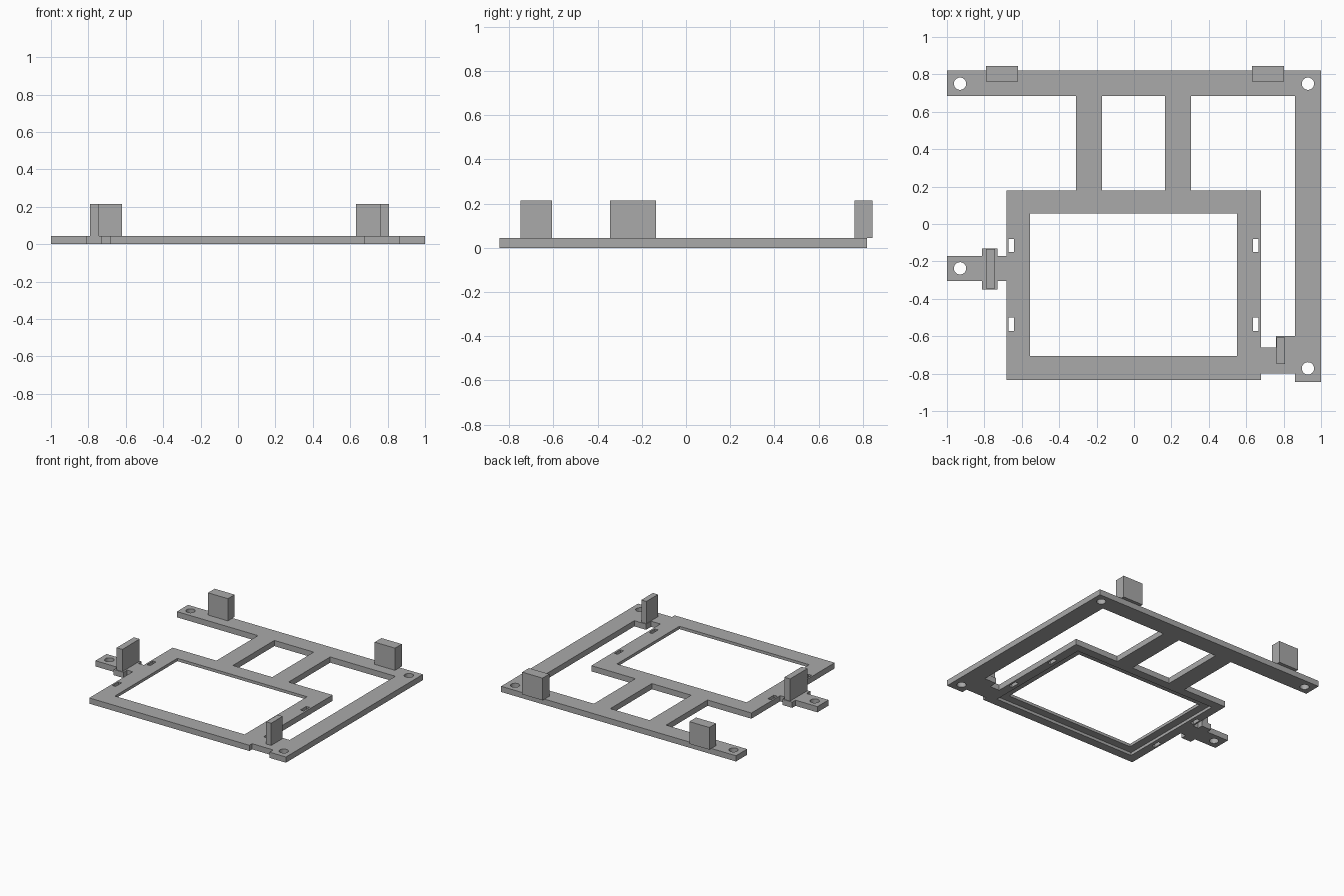
import bpy, bmesh, math
from mathutils import Matrix

cube = bpy.data.objects.get("Cube")
if cube:
    bpy.data.objects.remove(cube, do_unlink=True)

THICK = 0.044
TAB_TOP = 0.215

grey = bpy.data.materials.new("mid_grey")
grey.use_nodes = True
grey.diffuse_color = (0.4, 0.4, 0.4, 1)
grey.node_tree.nodes["Principled BSDF"].inputs["Base Color"].default_value = (0.4, 0.4, 0.4, 1)


def rect(x0, x1, y0, y1):
    return [(x0, y0), (x1, y0), (x1, y1), (x0, y1)]


def circle(cx, cy, r=0.033, n=24):
    return [(cx + r * math.cos(2 * math.pi * i / n),
             cy + r * math.sin(2 * math.pi * i / n)) for i in range(n)]


def box(name, x0, x1, y0, y1, z0, z1):
    bm = bmesh.new()
    bmesh.ops.create_cube(bm, size=1, matrix=Matrix.Translation(
        ((x0 + x1) / 2, (y0 + y1) / 2, (z0 + z1) / 2))
        @ Matrix.Diagonal((x1 - x0, y1 - y0, z1 - z0, 1)))
    mesh = bpy.data.meshes.new(name)
    bm.to_mesh(mesh)
    bm.free()
    mesh.materials.append(grey)
    obj = bpy.data.objects.new(name, mesh)
    bpy.context.collection.objects.link(obj)
    return obj


def plate(name, loops, thick):
    """Extrude a flat outline whose inner loops become holes."""
    curve = bpy.data.curves.new(name + "_outline", "CURVE")
    curve.dimensions = "2D"
    curve.fill_mode = "BOTH"
    curve.extrude = thick / 2
    for loop in loops:
        spline = curve.splines.new("POLY")
        spline.points.add(len(loop) - 1)
        for p, (x, y) in zip(spline.points, loop):
            p.co = (x, y, 0, 1)
        spline.use_cyclic_u = True
    temp = bpy.data.objects.new(name + "_outline", curve)
    bpy.context.collection.objects.link(temp)
    bpy.context.view_layer.update()
    evaluated = temp.evaluated_get(bpy.context.evaluated_depsgraph_get())
    mesh = bpy.data.meshes.new_from_object(evaluated)
    bpy.data.objects.remove(temp, do_unlink=True)
    bm = bmesh.new()
    bm.from_mesh(mesh)
    bmesh.ops.translate(bm, verts=bm.verts, vec=(0, 0, thick / 2))
    bmesh.ops.remove_doubles(bm, verts=bm.verts, dist=0.0005)
    bmesh.ops.recalc_face_normals(bm, faces=bm.faces)
    for f in bm.faces:
        f.smooth = False
    bm.to_mesh(mesh)
    bm.free()
    mesh.name = name
    mesh.materials.clear()
    mesh.materials.append(grey)
    obj = bpy.data.objects.new(name, mesh)
    bpy.context.collection.objects.link(obj)
    return obj


# Outer outline: back rail, side rail, display frame and left ear
outline = [
    (-1, 0.82), (-1, 0.685), (-0.31, 0.685), (-0.31, 0.18), (-0.683, 0.18),
    (-0.683, -0.17), (-0.73, -0.17), (-0.73, -0.13), (-0.813, -0.13),
    (-0.813, -0.17), (-1, -0.17), (-1, -0.305), (-0.813, -0.305),
    (-0.813, -0.35), (-0.73, -0.35), (-0.73, -0.305), (-0.683, -0.305),
    (-0.683, -0.833), (0.68, -0.833), (0.68, -0.8), (0.86, -0.8),
    (0.86, -0.845), (1, -0.845), (1, 0.82)]
# Gap between the frame, right strut and side rail
side_gap = [
    (0.305, 0.685), (0.86, 0.685), (0.86, -0.6), (0.76, -0.6),
    (0.76, -0.66), (0.68, -0.66), (0.68, 0.18), (0.305, 0.18)]
strut_gap = rect(-0.17, 0.165, 0.18, 0.685)
window = rect(-0.555, 0.55, -0.705, 0.055)
slots = [rect(x - 0.014, x + 0.014, y - 0.036, y + 0.036)
         for x in (-0.656, 0.651) for y in (-0.115, -0.535)]
screw_holes = [circle(x, y) for x, y in
               ((-0.93, 0.75), (0.93, 0.75), (-0.93, -0.237), (0.93, -0.772))]

bracket = plate("mounting_bracket",
                [outline, side_gap, strut_gap, window] + slots + screw_holes, THICK)

# Shallow rebate around the window on the underside
cutter = box("rebate_cutter", -0.615, 0.61, -0.765, 0.115, -0.05, THICK / 2)
cutter.hide_render = True
mod = bracket.modifiers.new("rebate", "BOOLEAN")
mod.operation = "DIFFERENCE"
mod.solver = "EXACT"
mod.object = cutter
bpy.context.view_layer.objects.active = bracket
bpy.ops.object.modifier_apply(modifier=mod.name)
bpy.data.objects.remove(cutter, do_unlink=True)

# Upright tabs
for name, x0, x1, y0, y1 in (
        ("back_right_tab", -0.79, -0.62, 0.763, 0.845),
        ("back_left_tab", 0.63, 0.803, 0.763, 0.845),
        ("right_side_tab", -0.792, -0.743, -0.345, -0.135),
        ("left_side_tab", 0.763, 0.806, -0.748, -0.607)):
    box(name, x0, x1, y0, y1, THICK, TAB_TOP)
